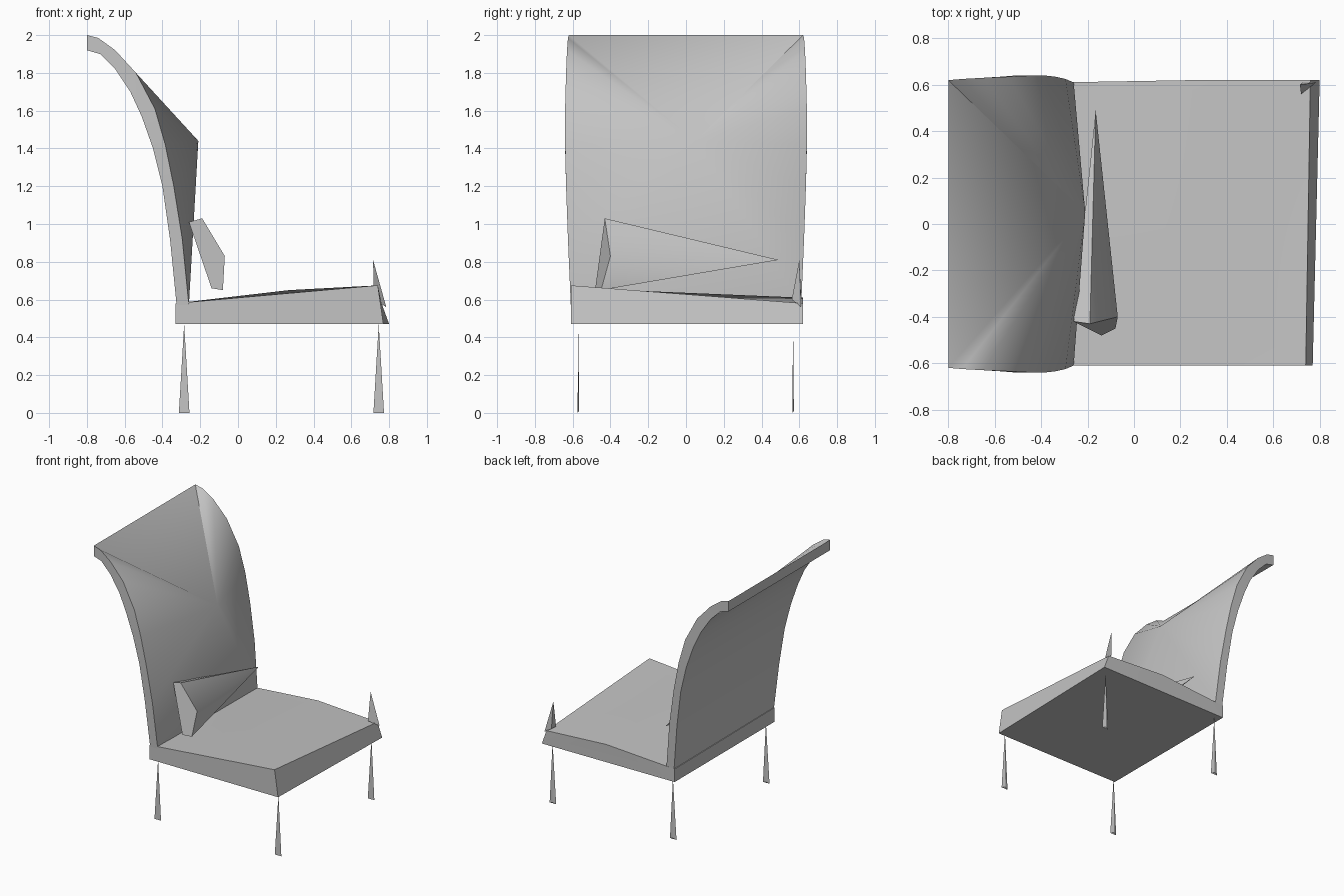
import bpy
import bmesh
import math

cube = bpy.data.objects.get("Cube")
if cube:
    bpy.data.objects.remove(cube, do_unlink=True)

grey = bpy.data.materials.new("soft_grey")
grey.use_nodes = True
tint = (0.55, 0.55, 0.55, 1)
grey.diffuse_color = tint
grey.node_tree.nodes["Principled BSDF"].inputs["Base Color"].default_value = tint


def finish(name, bm, angle=35):
    """Turn a bmesh into a shaded object."""
    bmesh.ops.remove_doubles(bm, verts=bm.verts, dist=0.0005)
    bmesh.ops.recalc_face_normals(bm, faces=bm.faces)
    mesh = bpy.data.meshes.new(name)
    bm.to_mesh(mesh)
    bm.free()
    mesh.materials.append(grey)
    obj = bpy.data.objects.new(name, mesh)
    bpy.context.collection.objects.link(obj)
    bpy.ops.object.select_all(action="DESELECT")
    obj.select_set(True)
    bpy.context.view_layer.objects.active = obj
    bpy.ops.object.shade_smooth_by_angle(angle=math.radians(angle))
    return obj


def cone_from(name, ring, tip, angle=35):
    """Closed pointed solid from a ring of points to a tip."""
    bm = bmesh.new()
    base = [bm.verts.new(p) for p in ring]
    top = bm.verts.new(tip)
    bm.faces.new(base)
    for a, b in zip(base, base[1:] + base[:1]):
        bm.faces.new((a, b, top))
    return finish(name, bm, angle)


# Backrest: curved rear sheet, side rails and a front padded to one point
# Each row: height, rear x, front x, half width
rear = [(-0.80, 1.92), (-0.73, 1.90), (-0.65, 1.82), (-0.57, 1.70), (-0.51, 1.57),
        (-0.45, 1.40), (-0.40, 1.20), (-0.36, 0.92), (-0.325, 0.57)]
front = [(-0.80, 2.0), (-0.74, 1.985), (-0.65, 1.92), (-0.54, 1.80), (-0.44, 1.61),
         (-0.385, 1.42), (-0.34, 1.20), (-0.295, 0.92), (-0.26, 0.57)]
width = [0.62, 0.625, 0.63, 0.635, 0.64, 0.64, 0.635, 0.625, 0.61]

bm = bmesh.new()
rails = {}
for side in (-1, 1):
    rails[side] = [[bm.verts.new((x, side * w, z)) for (x, z), w in zip(path, width)]
                   for path in (rear, front)]
    r, f = rails[side]
    for i in range(len(r) - 1):
        bm.faces.new((r[i], r[i + 1], f[i + 1], f[i]))
(rl, fl), (rr, fr) = rails[-1], rails[1]
for i in range(len(rl) - 1):
    bm.faces.new((rl[i], rl[i + 1], rr[i + 1], rr[i]))
bm.faces.new((rl[0], fl[0], fr[0], rr[0]))
bm.faces.new((rl[-1], fl[-1], fr[-1], rr[-1]))
peak = bm.verts.new((-0.21, 0.05, 1.44))
outline = fl + fr[::-1]
for a, b in zip(outline, outline[1:] + outline[:1]):
    bm.faces.new((a, b, peak))
finish("backrest", bm, 40)

# Seat: flat underside with a softly sloping top
bm = bmesh.new()
under = [bm.verts.new(p) for p in
         [(-0.33, -0.61, 0.47), (0.77, -0.61, 0.47), (0.8, 0.62, 0.47), (-0.33, 0.61, 0.47)]]
bm.faces.new(under)
bl, fr_, mid_l, fl_, bk = [bm.verts.new(p) for p in
                           [(-0.33, -0.61, 0.58), (0.74, -0.61, 0.675), (0.25, 0.62, 0.61),
                            (0.76, 0.62, 0.58), (-0.33, 0.61, 0.57)]]
crest = bm.verts.new((0.27, -0.34, 0.65))
swell = bm.verts.new((0.0, 0.3, 0.60))
for face in [(bl, fr_, crest), (crest, fr_, fl_), (crest, fl_, mid_l), (crest, mid_l, swell),
             (swell, mid_l, bk), (swell, bk, bl), (swell, bl, crest),
             (under[0], under[1], fr_, bl), (under[1], under[2], fl_, fr_),
             (under[2], under[3], mid_l), (under[2], mid_l, fl_), (under[3], bk, mid_l),
             (under[3], under[0], bl, bk)]:
    bm.faces.new(face)
finish("seat", bm, 35)

# Cushion: long wedge narrowing to one end
cone_from("cushion", [(-0.26, -0.42, 1.01), (-0.19, -0.43, 1.03), (-0.07, -0.40, 0.83),
                      (-0.08, -0.45, 0.65), (-0.14, -0.48, 0.66)], (-0.165, 0.49, 0.81), 50)

# Legs: thin flat spikes
for end, x in (("back", -0.285), ("front", 0.745)):
    for side, y in (("right", -0.57), ("left", 0.567)):
        cone_from(f"{end}_{side}_leg",
                  [(x - 0.028, y - 0.004, 0), (x + 0.028, y - 0.004, 0), (x, y + 0.004, 0.01)],
                  (x, y, 0.47), 20)

# Corner spike above the seat
cone_from("corner_spike", [(0.72, 0.56, 0.6), (0.725, 0.61, 0.6), (0.785, 0.61, 0.56)],
          (0.715, 0.6, 0.81), 20)
